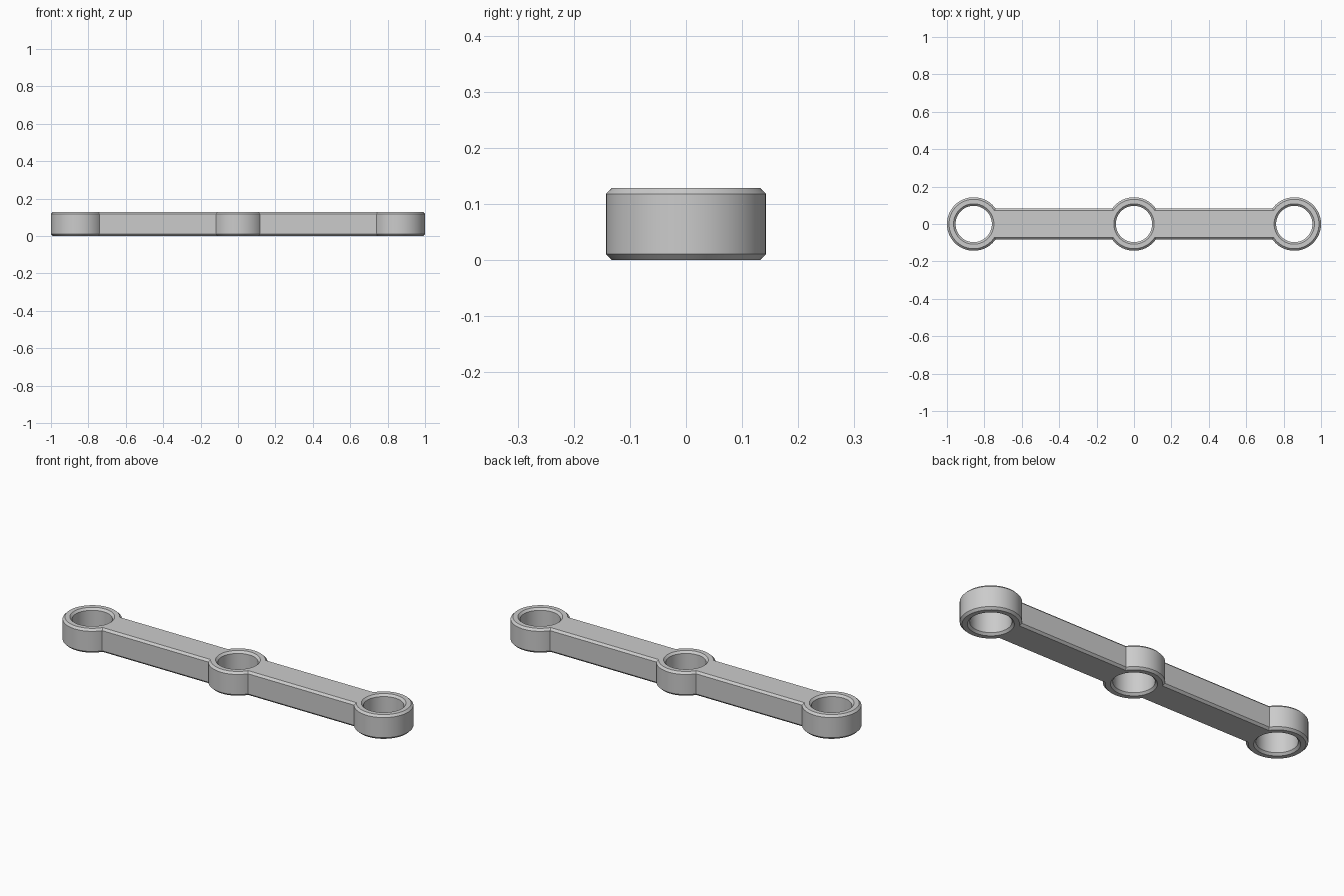
import bpy, bmesh
from math import pi, cos, sin, asin, radians

cube = bpy.data.objects.get("Cube")
if cube:
    bpy.data.objects.remove(cube, do_unlink=True)

HEIGHT, CHAMFER = 0.129, 0.011
RING, HOLE, BAR = 0.143, 0.097, 0.083      # ring radius, hole radius, bar half width
CENTRES = (-0.857, 0, 0.857)
STEPS = 32


def arc(cx, radius, start, end, steps):
    return [(cx + radius * cos(start + (end - start) * i / steps),
             radius * sin(start + (end - start) * i / steps)) for i in range(steps + 1)]


def outline(offset):
    """Counter-clockwise outline of three rings joined by a bar, shrunk by offset."""
    r = RING - offset
    a = asin((BAR - offset) / r)
    left, middle, right = CENTRES
    return (arc(right, r, a - pi, pi - a, STEPS * 2)
            + arc(middle, r, a, pi - a, STEPS)
            + arc(left, r, a, 2 * pi - a, STEPS * 2)
            + arc(middle, r, pi + a, 2 * pi - a, STEPS))


def hole(cx, offset):
    return arc(cx, HOLE + offset, 0, 2 * pi, STEPS * 2)[:-1]


def add_wall(bm, shape):
    """Stack a chamfered wall from the shape and return its bottom and top loops."""
    levels = ((0, CHAMFER), (CHAMFER, 0), (HEIGHT - CHAMFER, 0), (HEIGHT, CHAMFER))
    loops = [[bm.verts.new((x, y, z)) for x, y in shape(d)] for z, d in levels]
    for low, high in zip(loops, loops[1:]):
        for i in range(len(low)):
            bm.faces.new((low[i - 1], low[i], high[i], high[i - 1]))
    return loops[0], loops[-1]


# Outer wall and the three bores
bm = bmesh.new()
walls = [add_wall(bm, outline)]
for cx in CENTRES:
    walls.append(add_wall(bm, lambda d, cx=cx: hole(cx, d)))

# Flat bottom and top with the bores left open
for side, normal in ((0, (0, 0, -1)), (1, (0, 0, 1))):
    edges = [bm.edges.get((w[side][i - 1], w[side][i])) for w in walls for i in range(len(w[side]))]
    bmesh.ops.triangle_fill(bm, edges=edges, use_beauty=True, normal=normal)
bmesh.ops.recalc_face_normals(bm, faces=bm.faces)

mesh = bpy.data.meshes.new("link_bar")
bm.to_mesh(mesh)
bm.free()
link = bpy.data.objects.new("link_bar", mesh)
bpy.context.collection.objects.link(link)

# Plain grey finish
grey = bpy.data.materials.new("light_grey")
grey.use_nodes = True
colour = (0.6, 0.6, 0.6, 1)
grey.diffuse_color = colour
grey.node_tree.nodes["Principled BSDF"].inputs["Base Color"].default_value = colour
mesh.materials.append(grey)

bpy.ops.object.select_all(action="DESELECT")
link.select_set(True)
bpy.context.view_layer.objects.active = link
bpy.ops.object.shade_smooth_by_angle(angle=radians(30))
